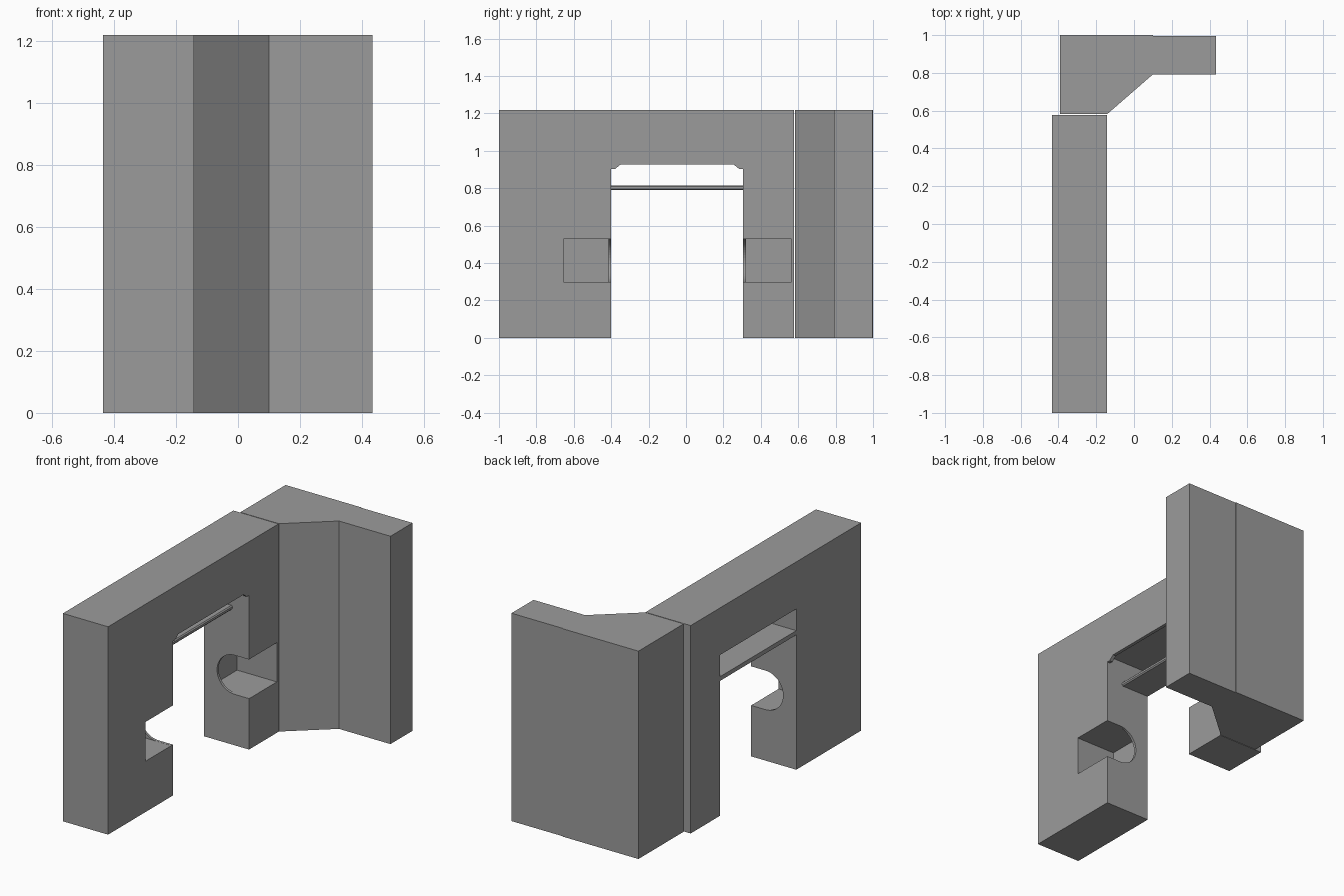
import bpy, bmesh, math
from mathutils import Vector

if "Cube" in bpy.data.objects:
    bpy.data.objects.remove(bpy.data.objects["Cube"])

H = 1.218                # overall height
XB, XF = -0.435, -0.142  # back and front faces of the wall
Y0, Y1 = -0.40, 0.305    # doorway sides

grey = bpy.data.materials.new('dark_grey')
grey.diffuse_color = (0.33, 0.33, 0.33, 1)
grey.use_nodes = True
grey.node_tree.nodes["Principled BSDF"].inputs["Base Color"].default_value = grey.diffuse_color


def prism(name, pts, axis, a, b):
    """Extrude a 2D profile along an axis from a to b."""
    place = {'X': lambda p, t: (t, p[0], p[1]),
             'Y': lambda p, t: (p[0], t, p[1]),
             'Z': lambda p, t: (p[0], p[1], t)}[axis]
    bm = bmesh.new()
    face = bm.faces.new([bm.verts.new(place(p, a)) for p in pts])
    ext = bmesh.ops.extrude_face_region(bm, geom=[face])
    move = Vector(place((0, 0), b - a))
    bmesh.ops.translate(bm, vec=move,
                        verts=[v for v in ext['geom'] if isinstance(v, bmesh.types.BMVert)])
    bmesh.ops.recalc_face_normals(bm, faces=bm.faces)
    me = bpy.data.meshes.new(name)
    bm.to_mesh(me)
    bm.free()
    me.materials.append(grey)
    ob = bpy.data.objects.new(name, me)
    bpy.context.collection.objects.link(ob)
    return ob


def rect(u0, u1, v0, v1):
    return [(u0, v0), (u1, v0), (u1, v1), (u0, v1)]


def cut(target, cutter):
    cutter.hide_render = True
    cutter.hide_viewport = True
    cutter.display_type = 'WIRE'
    m = target.modifiers.new('cut', 'BOOLEAN')
    m.operation = 'DIFFERENCE'
    m.solver = 'EXACT'
    m.object = cutter


# Wall with doorway
wall = prism('doorway_wall', [(-1, 0), (Y0, 0), (Y0, 0.942), (Y1, 0.942), (Y1, 0),
                              (0.578, 0), (0.578, H), (-1, H)], 'X', XB, XF)

# Thin lintel trim at the front of the doorway, with chamfered corners
prism('lintel_trim', [(Y0, 0.942), (Y0, 0.903), (Y0 + 0.02, 0.903), (Y0 + 0.05, 0.927),
                      (Y1 - 0.05, 0.927), (Y1 - 0.02, 0.903), (Y1, 0.903), (Y1, 0.942)],
      'X', XF - 0.02, XF)

# Side niches: a square pocket behind a thin round-ended lip, one per jamb
cx, cz, r = -0.235, 0.413, 0.1145
slot = [(0, cz - r), (0, cz + r)]
slot += [(cx + r * math.cos(t), cz + r * math.sin(t))
         for t in (math.pi / 2 + math.pi * i / 24 for i in range(25))]
for side, edge, back, s in (('left', Y0, -0.655, -1), ('right', Y1, 0.563, 1)):
    lo, hi = sorted((edge + s * 0.015, back))
    cut(wall, prism(side + '_pocket_cutter', rect(-0.40, 0, 0.298, 0.528), 'Y', lo, hi))
    lo, hi = sorted((edge - s * 0.05, edge + s * 0.03))
    cut(wall, prism(side + '_slot_cutter', slot, 'Y', lo, hi))

# Shelf across the doorway with a softened front edge
prism('doorway_shelf', [(XB, 0.79), (-0.256, 0.79), (-0.25, 0.797), (-0.25, 0.809),
                        (-0.256, 0.815), (XB, 0.815)], 'Y', Y0, Y1)

# Corner pier with angled inside face and return wing
prism('corner_pier', [(-0.392, 0.5815), (-0.142, 0.5815), (0.1, 0.792), (0.434, 0.792),
                      (0.434, 0.996), (0.1, 0.996), (0.1, 1.0), (-0.392, 1.0)], 'Z', 0, H)
